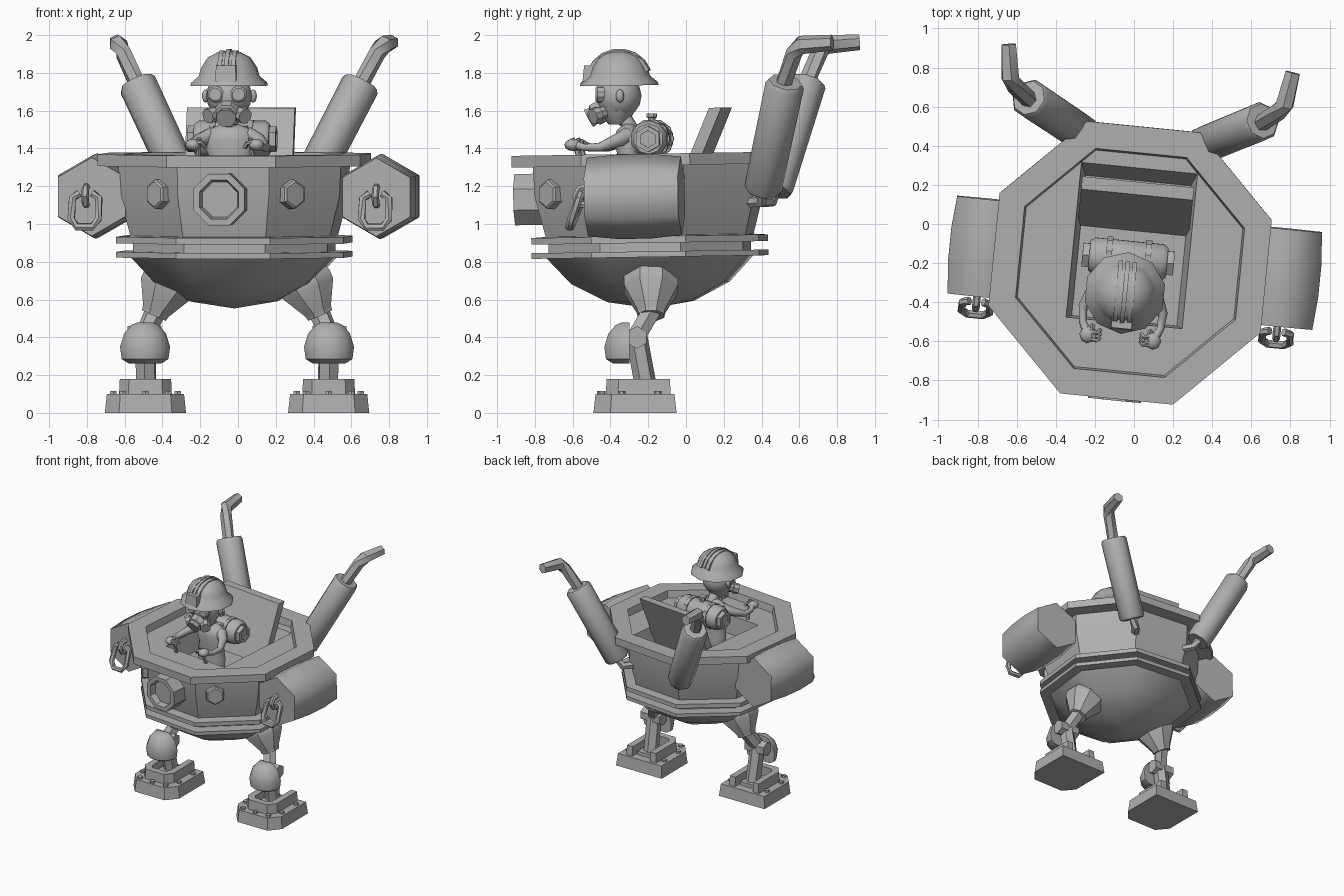
import bpy, bmesh, math
from mathutils import Matrix, Vector as V

if "Cube" in bpy.data.objects:
    bpy.data.objects.remove(bpy.data.objects["Cube"])

grey = bpy.data.materials.new("plain grey")
grey.diffuse_color = (0.43, 0.43, 0.43, 1)
grey.use_nodes = True
grey.node_tree.nodes["Principled BSDF"].inputs["Base Color"].default_value = grey.diffuse_color
I = Matrix()
# body frame: turned a little and tipped a little against the legs
BODY = (Matrix.Translation((-0.02, -0.195, 1.1)) @ Matrix.Rotation(math.radians(0.9), 4, 'X')
        @ Matrix.Rotation(math.radians(-5.7), 4, 'Z') @ Matrix.Translation((0, 0, -1.1)))


def shade(ob, angle):
    bpy.ops.object.select_all(action='DESELECT')
    ob.select_set(True)
    bpy.context.view_layer.objects.active = ob
    bpy.ops.object.shade_smooth_by_angle(angle=math.radians(angle))


def finish(name, bm, M=I, angle=32):
    bm.transform(M)
    bmesh.ops.remove_doubles(bm, verts=bm.verts, dist=1e-5)
    bmesh.ops.recalc_face_normals(bm, faces=bm.faces)
    me = bpy.data.meshes.new(name)
    bm.to_mesh(me)
    bm.free()
    me.materials.append(grey)
    ob = bpy.data.objects.new(name, me)
    bpy.context.collection.objects.link(ob)
    shade(ob, angle)
    return ob


def skin(bm, rings):
    n = len(rings[0])
    for a, b in zip(rings, rings[1:]):
        for i in range(n):
            j = (i + 1) % n
            bm.faces.new((a[i], a[j], b[j], b[i]))
    for end in (rings[0], rings[-1]):
        bm.faces.new(end)


def lathe(name, prof, n=8, M=I, angle=32, half=False):
    """Turn (radius, height) points around the local z axis; half keeps the front."""
    bm = bmesh.new()
    rings = [[bm.verts.new((max(r, 1e-3) * math.cos((i + .5) * math.tau / n),
                            max(r, 1e-3) * math.sin((i + .5) * math.tau / n), z))
              for i in range(n)] for r, z in prof]
    skin(bm, rings)
    if half:
        bmesh.ops.bisect_plane(bm, geom=bm.verts[:] + bm.edges[:] + bm.faces[:],
                               plane_co=(0, 0, 0), plane_no=(0, 1, 0), clear_outer=True)
        bmesh.ops.holes_fill(bm, edges=[e for e in bm.edges if e.is_boundary])
    return finish(name, bm, M, angle)


def rod(name, p, q, prof, n=8, M=I, angle=32):
    """Turned part on the axis p-q; heights run 0..1 along it."""
    p, d = V(p), V(q) - V(p)
    A = Matrix.Translation(p) @ d.to_track_quat('Z', 'Y').to_matrix().to_4x4()
    return lathe(name, [(r, t * d.length) for r, t in prof], n, M @ A, angle)


def tube(name, pts, radii, n=8, M=I, angle=50, ref=(0, 0.3, 1)):
    """Round section swept along a bent path."""
    bm, pts, rings = bmesh.new(), [V(p) for p in pts], []
    for k, p in enumerate(pts):
        t = (pts[min(k + 1, len(pts) - 1)] - pts[max(k - 1, 0)]).normalized()
        a = t.cross(V(ref)).normalized()
        b = a.cross(t)
        r = radii[k] if isinstance(radii, (list, tuple)) else radii
        rings.append([bm.verts.new(p + r * (a * math.cos((i + .5) * math.tau / n)
                                            + b * math.sin((i + .5) * math.tau / n))) for i in range(n)])
    skin(bm, rings)
    return finish(name, bm, M, angle)


def prism(name, outline, z0, z1, M=I, top=1.0, shift=(0, 0)):
    """Extruded outline; the upper end may be scaled and shifted."""
    bm = bmesh.new()
    lo = [bm.verts.new((x, y, z0)) for x, y in outline]
    hi = [bm.verts.new((x * top + shift[0], y * top + shift[1], z1)) for x, y in outline]
    skin(bm, [lo, hi])
    return finish(name, bm, M)


def rect(x, y0, y1):
    return [(-x, y0), (x, y0), (x, y1), (-x, y1)]


def ball(name, c, r, M=I, seg=12):
    bm = bmesh.new()
    bmesh.ops.create_uvsphere(bm, u_segments=seg, v_segments=8, radius=1)
    return finish(name, bm, M @ Matrix.Translation(c) @ Matrix.Diagonal((*r, 1)), 50)


# cabin with rim, belts, shallow deck and sunken pit
cabin = lathe("cabin", [(.56, .84), (.56, .9), (.655, .9), (.655, .935), (.575, .94), (.632, 1.15), (.64, 1.31),
                        (.757, 1.31), (.757, 1.372), (.612, 1.372), (.602, 1.315)], 8, BODY)
pit = prism("pit_cutter", rect(.27, -.30, .42), 1.16, 1.345, BODY, 1.125, (0, .027))
mod = cabin.modifiers.new("pit", 'BOOLEAN')
mod.object, mod.operation, mod.solver = pit, 'DIFFERENCE', 'EXACT'
bpy.context.view_layer.objects.active = cabin
bpy.ops.object.modifier_apply(modifier="pit")
bpy.data.objects.remove(pit)
shade(cabin, 32)
lathe("lower_belt", [(.655, .825), (.655, .855)], 8, BODY)
lathe("hull_bowl", [(0, .553), (.24, .59), (.44, .69), (.58, .835)], 8, BODY, 50)

# leaning back panel
prism("back_panel", rect(.287, .15, .215), 1.13, 1.61, BODY, 1, (0, .205))

# front porthole
rod("porthole", (-.01, -.54, 1.14), (-.01, -.71, 1.14),
    [(.147, 0), (.147, 1), (.112, 1), (.1, .72), (0, .72)], 8, BODY)

for s in (-1, 1):
    side = "right" if s > 0 else "left"
    # hexagonal bolt on the slanted front wall
    c, nrm = V((s * .377, -.51, 1.165)), V((s * .707, -.707, 0))
    rod(side + "_wall_bolt", c - nrm * .06, c, [(.078, 0), (.078, .85), (.066, 1)], 6, BODY)
    # side drum
    dx = s * .757 + .024
    rod(side + "_drum", (dx, .25, 1.147), (dx, -.25, 1.147),
        [(.208, 0), (.224, .33), (.224, .67), (.208, 1)], 6, BODY, 62)
    # shackle and eye on the drum front
    loop = [(-.035, 1.165), (-.07, 1.14), (-.072, 1.03), (-.04, .99), (.04, .99), (.072, 1.03), (.07, 1.14), (.035, 1.165)]
    hx = s * .772 + .01
    tube(side + "_shackle", [(hx + x, -.275 - (1.17 - z) * .4, z) for x, z in loop], .021, 6, BODY, ref=(0, 1, .3))
    tube(side + "_shackle_eye", [(hx, -.24, 1.2), (hx, -.29, 1.195), (hx, -.315, 1.15),
                                 (hx, -.29, 1.11), (hx, -.24, 1.105)], .02, 6, BODY, ref=(1, 0, 0))
    # exhaust: thick muffler, thin bent outlet, mounting stub
    rod(side + "_muffler", (s * .315, .635, 1.165), (s * .6, .795, 1.74),
        [(.09, 0), (.1, .03), (.103, .97), (.09, 1)], 8, BODY, 50)
    tube(side + "_outlet", [(s * .59, .78, 1.72), (s * .675, .85, 1.89), (s * .705, .89, 1.935), (s * .73, 1.06, 1.945)],
         [.045, .045, .05, .042], 6, BODY)
    tube(side + "_stub", [(s * .32, .645, 1.18), (s * .28, .625, 1.11), (s * .22, .54, 1.11)], .032, 6, BODY)

    # leg: hip, thigh, knee, shin
    L = Matrix.Translation((-.005, 0, 0))
    rod(side + "_hip", (s * .31, -.185, .81), (s * .44, -.185, .515),
        [(.09, 0), (.155, .36), (.155, .52), (.08, .92), (.075, 1)], 8, L)
    rod(side + "_thigh", (s * .42, -.165, .57), (s * .49, -.265, .4), [(.055, 0), (.055, 1)], 6, L)
    rod(side + "_knee_pin", (s * .40, -.26, .4), (s * .58, -.26, .4), [(.06, 0), (.06, 1)], 6, L)
    rod(side + "_shin", (s * .487, -.265, .42), (s * .48, -.205, .1), [(.058, 0), (.058, 1)], 6, L)
    lathe(side + "_knee_cap", [(.09, .262), (.128, .285), (.137, .35), (.115, .42), (.075, .465), (.045, .478)], 12,
          L @ Matrix.Translation((s * .487, -.3, 0)), 50, True)
    # foot: chamfered sole, open-backed shoe wall, studs
    F = L @ Matrix.Translation((s * .485, -.27, 0))
    sole = [(-.215, .22), (-.215, -.13), (-.14, -.22), (.14, -.22), (.215, -.13), (.215, .22)]
    prism(side + "_sole", sole, 0, .1, F, .95)
    wall = [(-.14, .19), (-.14, -.09), (-.09, -.155), (.09, -.155), (.14, -.09), (.14, .19),
            (.085, .19), (.085, -.07), (.06, -.1), (-.06, -.1), (-.085, -.07), (-.085, .19)]
    prism(side + "_shoe_wall", wall, .09, .18, F, .97)
    prism(side + "_ankle_block", rect(.07, -.02, .14), .09, .13, F)
    for k, (x, y) in enumerate([(-.17, .12), (-.17, -.07), (-.12, -.175), (0, -.18), (.12, -.175), (.17, -.07), (.17, .12)]):
        lathe(side + "_stud_%d" % k, [(.02, .09), (.02, .117)], 6, F @ Matrix.Translation((x, y, 0)))

# pilot, riding in the body frame
P = BODY @ Matrix.Translation((-.012, 0, 0))
ball("head", (0, -.155, 1.68), (.122, .122, .12), P, 12)
lathe("jaw", [(.045, 1.53), (.085, 1.58), (.108, 1.64)], 10, P @ Matrix.Translation((0, -.165, 0)), 50)
tube("neck", [(0, -.07, 1.46), (0, -.1, 1.52), (0, -.14, 1.58)], [.055, .04, .045], 8, P)
lathe("torso", [(.12, 1.15), (.13, 1.25), (.115, 1.36), (.15, 1.45), (.12, 1.5), (.05, 1.53)], 12,
      P @ Matrix.Translation((0, -.1, 0)) @ Matrix.Diagonal((1, .55, 1, 1)), 60)
# hard hat: dome, brim, ribs, lamp
H = P @ Matrix.Translation((0, -.15, 0))
lathe("hat", [(.12, 1.735), (.21, 1.735), (.205, 1.752), (.165, 1.785), (.152, 1.83), (.115, 1.885), (.06, 1.913), (0, 1.92)],
      10, H, 50)
for k in (-1, 0, 1):
    arc = [math.radians(a) for a in range(-70, 71, 20)]
    tube("hat_rib_%d" % (k + 1), [(k * .036, .165 * math.sin(a), 1.765 + .155 * math.cos(a) - abs(k) * .008) for a in arc],
         .016, 4, H, ref=(1, 0, 0))
prism("hat_lamp", rect(.055, -.19, -.12), 1.76, 1.845, H, .95)
# mask with goggles, muzzle and filters
rod("muzzle", (0, -.21, 1.62), (0, -.315, 1.565), [(.065, 0), (.062, .7), (.05, .75), (.055, 1)], 8, P)
for s in (-1, 1):
    side = "right" if s > 0 else "left"
    rod(side + "_goggle", (s * .055, -.2, 1.69), (s * .062, -.272, 1.69), [(.045, 0), (.045, .85), (.034, 1)], 10, P)
    rod(side + "_filter", (s * .04, -.22, 1.6), (s * .1, -.285, 1.575), [(.035, 0), (.035, .5), (.042, .55), (.042, 1)], 8, P)
    ball(side + "_ear", (s * .126, -.135, 1.68), (.02, .022, .035), P, 8)
    # arms, hands and control levers
    tube(side + "_arm", [(s * .1, -.1, 1.47), (s * .16, -.15, 1.445), (s * .205, -.24, 1.41), (s * .2, -.32, 1.41),
                         (s * .175, -.37, 1.425)], [.045, .036, .025, .02, .024], 8, P)
    ball(side + "_hand", (s * .168, -.385, 1.425), (.042, .045, .032), P, 8)
    for k in range(3):
        tube(side + "_finger_%d" % k, [(s * .16, -.4 + k * .018, 1.44), (s * .12, -.41 + k * .02, 1.435),
                                       (s * .105, -.395 + k * .02, 1.41)], .012, 5, P)
    tube(side + "_lever", [(s * .15, -.34, 1.31), (s * .135, -.39, 1.46)], .013, 6, P)
    rod(side + "_tank_cap", (s * .18, .02, 1.45), (s * .235, .02, 1.45), [(.07, 0), (.07, 1), (.045, 1), (.045, .8), (0, .8)], 6, P)
    lathe(side + "_tank_strap", [(.106, -.015), (.106, .015)], 10,
          P @ Matrix.Translation((s * .1, .02, 1.45)) @ Matrix.Rotation(math.pi / 2, 4, 'Y'))
# back tank
rod("back_tank", (-.2, .02, 1.45), (.2, .02, 1.45), [(.08, 0), (.098, .06), (.098, .94), (.08, 1)], 10, P, 50)
prism("tank_harness", rect(.09, -.07, .02), 1.36, 1.52, P)
lathe("tank_knob", [(.02, 1.53), (.02, 1.56), (.03, 1.565), (.03, 1.585)], 8, P @ Matrix.Translation((0, .02, 0)))
